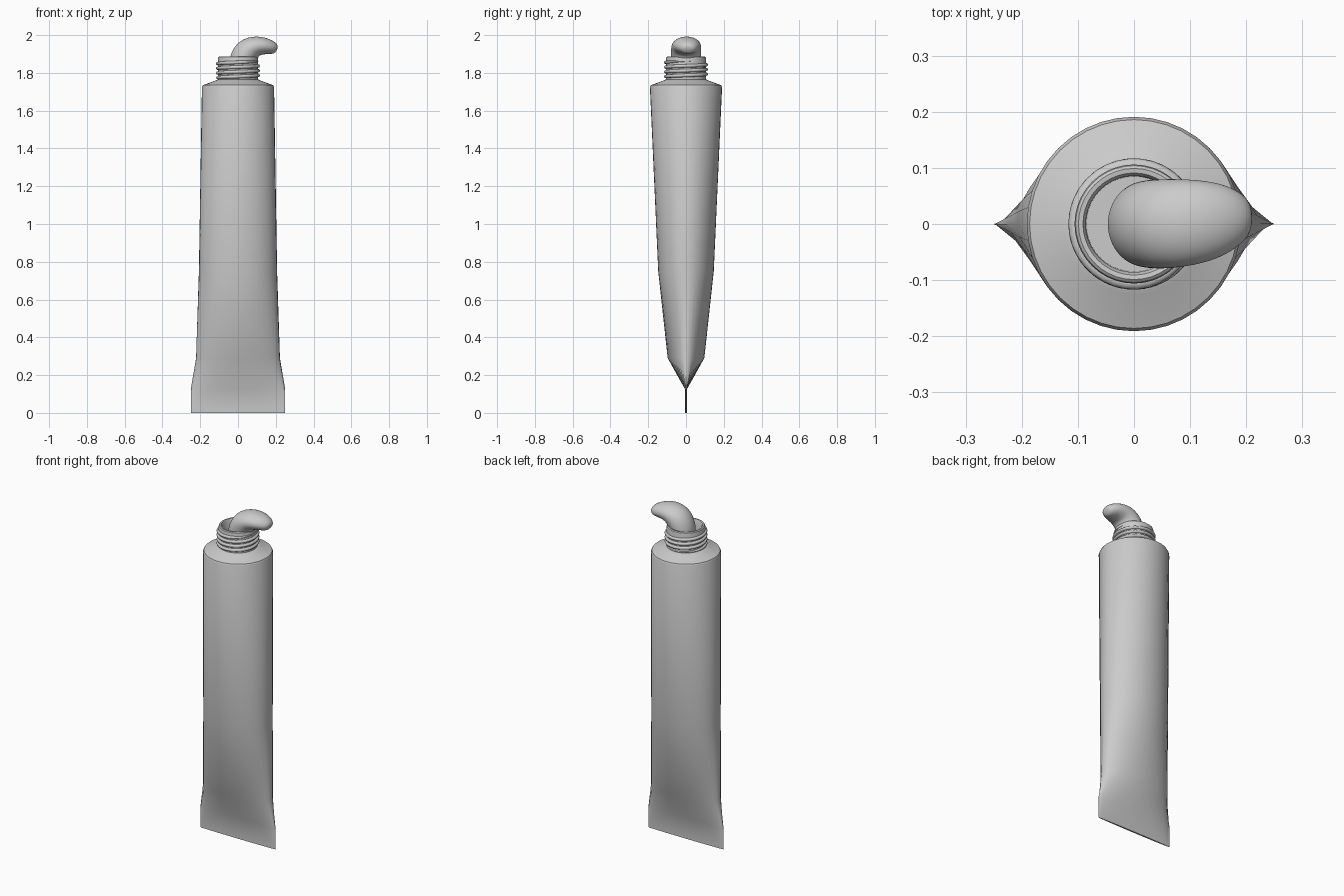
import bpy, bmesh, math
from mathutils import Vector

if "Cube" in bpy.data.objects:
    bpy.data.objects.remove(bpy.data.objects["Cube"])


def loft(name, rings, n, cap_start=True, cap_end=True, angle=35):
    """Skin a series of elliptical rings: (cx, cy, cz, rx, ry, tilt in degrees)."""
    bm = bmesh.new()
    loops = []
    for cx, cy, cz, rx, ry, tilt in rings:
        t = math.radians(tilt)
        loop = []
        for i in range(n):
            a = 2 * math.pi * i / n
            u = rx * math.cos(a)
            loop.append(bm.verts.new((cx + u * math.cos(t), cy + ry * math.sin(a),
                                      cz - u * math.sin(t))))
        loops.append(loop)
    for lo, hi in zip(loops, loops[1:]):
        for i in range(n):
            j = (i + 1) % n
            bm.faces.new((lo[i], lo[j], hi[j], hi[i]))
    if cap_start:
        bm.faces.new(loops[0][::-1])
    if cap_end:
        bm.faces.new(loops[-1])
    bmesh.ops.recalc_face_normals(bm, faces=bm.faces)
    return finish(name, bm, angle)


def finish(name, bm, angle=35):
    me = bpy.data.meshes.new(name)
    bm.to_mesh(me)
    bm.free()
    ob = bpy.data.objects.new(name, me)
    bpy.context.collection.objects.link(ob)
    bpy.ops.object.select_all(action='DESELECT')
    ob.select_set(True)
    bpy.context.view_layer.objects.active = ob
    bpy.ops.object.shade_smooth_by_angle(angle=math.radians(angle))
    return ob


def upright(sections):
    return [(0, 0, z, rx, ry, 0) for z, rx, ry in sections]


# Tube body: flat crimp at the bottom, opening to a round shoulder
loft("tube_body", upright([
    (0.0, 0.25, 0.005), (0.125, 0.25, 0.005), (0.29, 0.222, 0.097),
    (0.75, 0.207, 0.147), (1.725, 0.191, 0.191), (1.735, 0.186, 0.186),
    (1.757, 0.125, 0.125), (1.765, 0.108, 0.108)]), 40)

# Hollow neck: outer wall, rounded lip, inner wall and floor
loft("neck", upright([(z, r, r) for z, r in [
    (1.755, 0.106), (1.875, 0.106), (1.883, 0.104), (1.887, 0.099),
    (1.886, 0.091), (1.878, 0.086), (1.80, 0.085)]]), 40, cap_start=False)

# Screw thread: a tube swept along a helix, thinning into the neck at both ends
TURNS, STEPS, SIDES = 3.8, 130, 8
bm = bmesh.new()
loops = []
for k in range(STEPS + 1):
    f = k / STEPS
    a = 2 * math.pi * TURNS * f + math.pi / 2
    fade = min(1.0, 12 * f + 0.1, 12 * (1 - f) + 0.1)
    z = 1.768 + 0.095 * f
    loop = []
    for s in range(SIDES):
        b = 2 * math.pi * s / SIDES
        r = 0.105 + 0.012 * fade * math.cos(b)
        loop.append(bm.verts.new(Vector((r * math.cos(a), r * math.sin(a),
                                         z + 0.0095 * fade * math.sin(b)))))
    loops.append(loop)
for p, q in zip(loops, loops[1:]):
    for s in range(SIDES):
        t = (s + 1) % SIDES
        bm.faces.new((p[s], p[t], q[t], q[s]))
bm.faces.new(loops[0])
bm.faces.new(loops[-1][::-1])
bmesh.ops.recalc_face_normals(bm, faces=bm.faces)
finish("neck_thread", bm, 60)

# Paste: a squeezed-out blob bending over to the right
paste = loft("paste", [
    (0.015, 0, 1.80, 0.065, 0.075, 0), (0.022, 0, 1.87, 0.074, 0.08, 3),
    (0.048, 0, 1.922, 0.074, 0.082, 35), (0.095, 0.002, 1.946, 0.057, 0.08, 72),
    (0.152, 0.006, 1.943, 0.044, 0.07, 98), (0.190, 0.010, 1.930, 0.034, 0.048, 112),
    (0.207, 0.011, 1.922, 0.018, 0.026, 116)], 16, angle=180)
sub = paste.modifiers.new("smooth", 'SUBSURF')
sub.levels = sub.render_levels = 2
